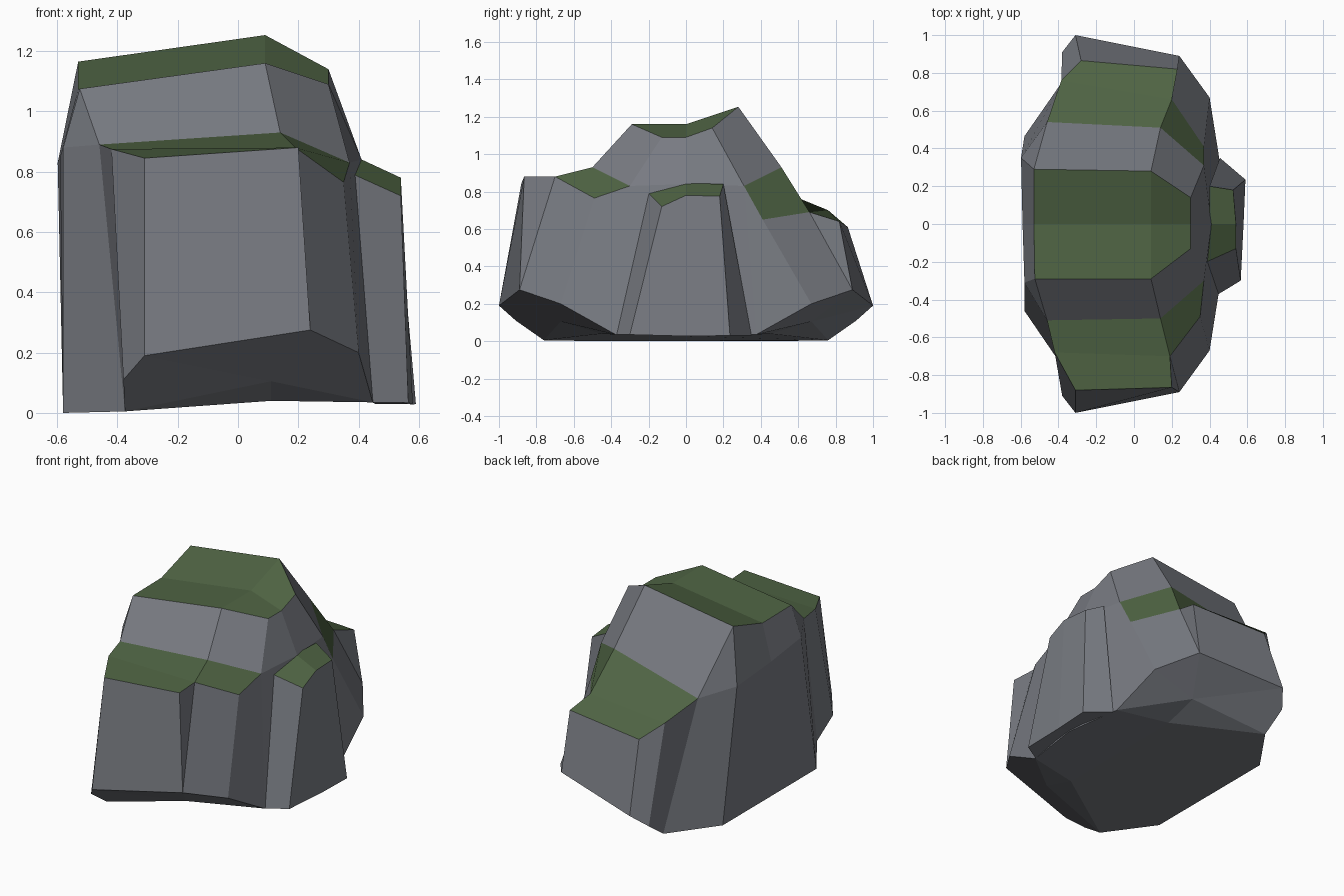
import bpy, bmesh

if "Cube" in bpy.data.objects:
    bpy.data.objects.remove(bpy.data.objects["Cube"])


def make_material(name, colour):
    m = bpy.data.materials.new(name)
    m.diffuse_color = (*colour, 1.0)
    m.use_nodes = True
    m.node_tree.nodes["Principled BSDF"].inputs["Base Color"].default_value = m.diffuse_color
    return m


STONE = make_material("grey stone", (0.19, 0.20, 0.225))
MOSS = make_material("moss green", (0.080, 0.130, 0.058))


def loft(name, rings, caps, bottoms, top_extra=(), low_extra=(), open_walls=()):
    """Join rings (bottom to top); caps and bottoms index the end rings plus extra
    points; open_walls are lowest-level walls left out where parts join."""
    bm = bmesh.new()
    vs = [[bm.verts.new(p) for p in ring] for ring in rings]
    n = len(rings[0])
    for level, (low, high) in enumerate(zip(vs, vs[1:])):
        for i in range(n):
            if level == 0 and i in open_walls:
                continue
            j = (i + 1) % n
            bm.faces.new((low[i], low[j], high[j], high[i]))
    base = vs[0] + [bm.verts.new(p) for p in low_extra]
    for poly in bottoms:
        bm.faces.new([base[i] for i in reversed(poly)])
    top = vs[-1] + [bm.verts.new(p) for p in top_extra]
    for poly in caps:
        bm.faces.new([top[i] for i in poly]).material_index = 1
    # doubled ring points become triangles
    bmesh.ops.remove_doubles(bm, verts=bm.verts, dist=0.0005)
    bmesh.ops.recalc_face_normals(bm, faces=bm.faces)
    me = bpy.data.meshes.new(name)
    bm.to_mesh(me)
    bm.free()
    me.materials.append(STONE)
    me.materials.append(MOSS)
    ob = bpy.data.objects.new(name, me)
    bpy.context.collection.objects.link(ob)
    return ob


# Central rock: foot, shoulder and summit
foot = [(-.58, -.46, 0), (-.375, -.76, .005), (.11, -.45, .04), (.447, -.375, .035),
        (.50, 0, .035), (.447, .375, .035), (.11, .45, .04), (-.375, .76, .005),
        (-.58, .465, 0), (-.58, 0, 0)]
shoulder = [(-.58, -.31, .88), (-.46, -.51, .89), (.14, -.50, .93), (.37, -.30, .83),
            (.41, 0, .84), (.37, .31, .83), (.14, .51, .93), (-.46, .54, .79),
            (-.598, .35, .83), (-.59, 0, .85)]
front_left, back_left = (-.525, -.29, 1.075), (-.53, .29, 1.165)
summit = [front_left, front_left, (.09, -.29, 1.16), (.30, -.13, 1.09),
          (.30, 0, 1.09), (.30, .14, 1.14), (.09, .28, 1.253), back_left,
          back_left, (-.53, 0, 1.075)]
loft("central_rock", [foot, shoulder, summit],
     [(1, 2, 10, 9), (2, 3, 4, 10), (4, 5, 6, 10), (6, 7, 9, 10)],
     [(0, 1, 2, 6, 7, 8, 9), (2, 3, 4, 5, 6)],
     top_extra=[(.09, 0, 1.16)], open_walls=(1, 2, 5, 6))


# Front and back ledges share one mirrored foot with an overhang
def mirrored(side, pts):
    return [(x, y * side, z) for x, y, z in pts]


LEDGE_FOOT = [(-.375, .76, .005), (-.38, .91, .11), (-.31, 1, .19), (.24, .89, .275),
              (.24, .89, .275), (.40, .67, .20), (.447, .375, .035), (.11, .45, .04)]
OVERHANG = [(.11, .67, .105)]


def ledge(name, side, top):
    loft(name, [mirrored(side, LEDGE_FOOT), top],
         [(0, 1, 4, 7), (1, 2, 3, 4), (4, 5, 6, 7)],
         [(0, 1, 2, 8), (2, 3, 8), (3, 5, 8), (5, 6, 8), (6, 7, 8), (7, 0, 8)],
         low_extra=mirrored(side, OVERHANG), open_walls=(6, 7))


ledge("front_ledge", -1,
      [shoulder[1], (-.42, -.68, .875), (-.31, -.88, .845), (.20, -.865, .88),
       (.19, -.70, .88), (.35, -.49, .765), shoulder[3], shoulder[2]])
ledge("back_ledge", 1,
      [shoulder[7], (-.385, .76, .70), (-.28, .865, .61), (.23, .82, .64),
       (.20, .66, .69), (.37, .41, .65), shoulder[5], shoulder[6]])

# Narrow ledge on the right
side_foot = [(.44, -.375, .035), (.565, -.30, .035), (.58, 0, .027), (.59, .235, .03),
             (.455, .35, .03), (.40, 0, .06)]
side_top = [(.385, -.20, .79), (.54, -.13, .72), (.54, 0, .78), (.525, .18, .775),
            (.40, .20, .84), (.40, 0, .845)]
loft("side_ledge", [side_foot, side_top], [(0, 1, 2, 5), (2, 3, 4, 5)],
     [(0, 1, 2, 5), (2, 3, 4, 5)])
